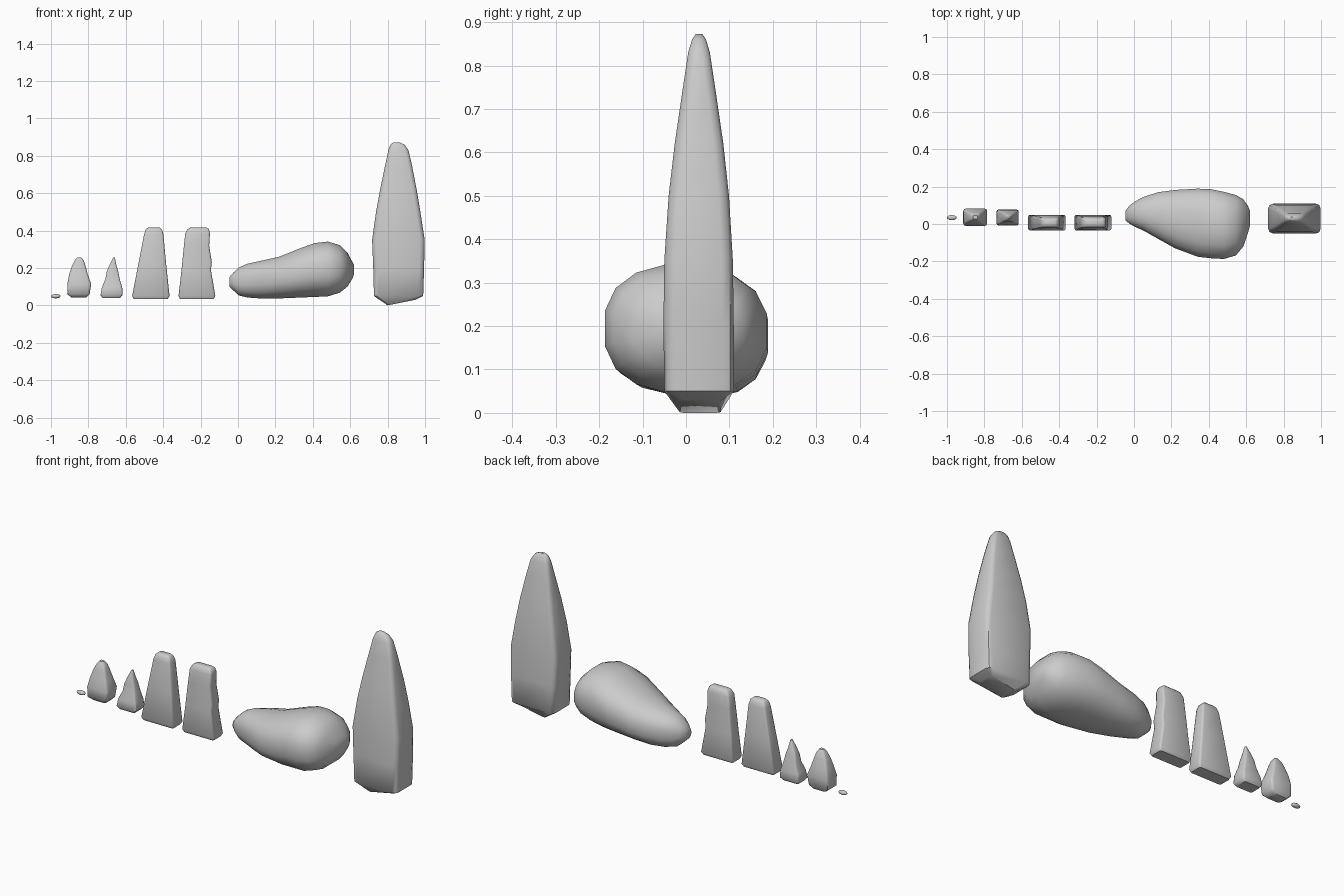
import bpy, bmesh, math


def loft(name, rings, angle=45):
    """Skin a list of equal-length point rings, cap both ends, shade smooth by angle."""
    bm = bmesh.new()
    vs = [[bm.verts.new(p) for p in r] for r in rings]
    n = len(vs[0])
    for a, b in zip(vs, vs[1:]):
        for i in range(n):
            j = (i + 1) % n
            bm.faces.new((a[i], a[j], b[j], b[i]))
    bm.faces.new(vs[0])
    bm.faces.new(vs[-1])
    bmesh.ops.recalc_face_normals(bm, faces=bm.faces)
    me = bpy.data.meshes.new(name)
    bm.to_mesh(me)
    bm.free()
    ob = bpy.data.objects.new(name, me)
    bpy.context.collection.objects.link(ob)
    bpy.ops.object.select_all(action='DESELECT')
    ob.select_set(True)
    bpy.context.view_layer.objects.active = ob
    bpy.ops.object.shade_smooth_by_angle(angle=math.radians(angle))
    return ob


def slab_ring(z, x0, x1, y0, y1, r, slope=0.0):
    """Rectangle with rounded corners at height z, optionally tilted along x."""
    pts = []
    for k, (cx, cy) in enumerate(((x1 - r, y1 - r), (x0 + r, y1 - r),
                                  (x0 + r, y0 + r), (x1 - r, y0 + r))):
        for s in range(3):
            a = math.pi / 2 * (k + s / 2)
            x = cx + r * math.cos(a)
            pts.append((x, cy + r * math.sin(a), z + slope * (x - x0)))
    return pts


def slab(name, sections):
    return loft(name, [slab_ring(*s) for s in sections])


# Tall pointed standing stone
slab("standing_stone", [
    (0.00, 0.80, 0.95, -0.015, 0.08, 0.012, 0.2),
    (0.05, 0.727, 0.99, -0.05, 0.11, 0.025),
    (0.20, 0.723, 0.995, -0.052, 0.11, 0.025),
    (0.35, 0.717, 0.998, -0.050, 0.108, 0.025),
    (0.50, 0.738, 0.975, -0.040, 0.099, 0.024),
    (0.62, 0.760, 0.955, -0.026, 0.086, 0.022),
    (0.75, 0.787, 0.930, -0.007, 0.067, 0.020),
    (0.83, 0.804, 0.911, 0.005, 0.055, 0.018),
    (0.86, 0.815, 0.890, 0.014, 0.046, 0.014),
    (0.872, 0.832, 0.862, 0.022, 0.038, 0.007)])

# Large boulder lying along x: x, y0, y1, z0, z1
boulder = [
    (-0.046, 0.02, 0.07, 0.10, 0.15),
    (-0.025, 0.002, 0.098, 0.080, 0.175),
    (0.005, -0.015, 0.12, 0.053, 0.203),
    (0.05, -0.035, 0.145, 0.042, 0.222),
    (0.13, -0.08, 0.170, 0.036, 0.240),
    (0.22, -0.130, 0.182, 0.037, 0.260),
    (0.34, -0.175, 0.189, 0.042, 0.308),
    (0.41, -0.183, 0.186, 0.045, 0.333),
    (0.48, -0.187, 0.172, 0.048, 0.341),
    (0.545, -0.168, 0.155, 0.068, 0.322),
    (0.585, -0.12, 0.132, 0.10, 0.283),
    (0.61, -0.045, 0.095, 0.14, 0.235),
    (0.62, -0.01, 0.07, 0.165, 0.215)]


def boulder_ring(x, y0, y1, z0, z1):
    pts = []
    for i in range(16):
        a = math.tau * (i + 0.5) / 16
        c, s = math.cos(a), math.sin(a)
        sy = math.copysign(abs(c / math.cos(math.pi / 16)) ** 0.9, c)
        sz = math.copysign(abs(s / math.cos(math.pi / 16)) ** 0.8, s)
        pts.append((x, (y0 + y1) / 2 + sy * (y1 - y0) / 2,
                    (z0 + z1) / 2 + sz * (z1 - z0) / 2))
    return pts


loft("boulder", [boulder_ring(*b) for b in boulder], 50)

# Two flat-topped slabs
slab("waisted_slab", [
    (0.035, -0.310, -0.130, -0.028, 0.042, 0.008),
    (0.05, -0.318, -0.121, -0.035, 0.049, 0.010),
    (0.19, -0.302, -0.145, -0.030, 0.044, 0.010),
    (0.23, -0.298, -0.140, -0.029, 0.043, 0.010),
    (0.32, -0.289, -0.154, -0.025, 0.039, 0.010),
    (0.385, -0.282, -0.150, -0.022, 0.036, 0.010),
    (0.407, -0.270, -0.155, -0.016, 0.030, 0.010),
    (0.415, -0.257, -0.166, -0.008, 0.022, 0.008)])
slab("tapered_slab", [
    (0.035, -0.558, -0.375, -0.028, 0.042, 0.008),
    (0.05, -0.566, -0.366, -0.035, 0.049, 0.010),
    (0.22, -0.533, -0.384, -0.029, 0.043, 0.010),
    (0.38, -0.502, -0.399, -0.022, 0.036, 0.010),
    (0.405, -0.494, -0.406, -0.016, 0.030, 0.010),
    (0.415, -0.482, -0.418, -0.008, 0.022, 0.008)])

# Two small craggy rocks
slab("small_pointed_rock", [
    (0.04, -0.725, -0.630, 0.002, 0.068, 0.008),
    (0.055, -0.735, -0.617, -0.008, 0.077, 0.010),
    (0.095, -0.728, -0.619, -0.004, 0.074, 0.010),
    (0.14, -0.709, -0.632, 0.008, 0.066, 0.010),
    (0.18, -0.702, -0.640, 0.012, 0.060, 0.010),
    (0.215, -0.688, -0.650, 0.018, 0.052, 0.009),
    (0.255, -0.668, -0.658, 0.028, 0.040, 0.004)])
slab("small_round_rock", [
    (0.042, -0.890, -0.812, 0.010, 0.068, 0.010),
    (0.06, -0.913, -0.793, -0.008, 0.078, 0.012),
    (0.115, -0.912, -0.785, -0.010, 0.082, 0.012),
    (0.165, -0.903, -0.803, 0.002, 0.074, 0.012),
    (0.21, -0.888, -0.815, 0.010, 0.064, 0.012),
    (0.24, -0.873, -0.825, 0.018, 0.056, 0.010),
    (0.256, -0.860, -0.837, 0.027, 0.046, 0.006)])

# Pebble
bpy.ops.mesh.primitive_ico_sphere_add(subdivisions=2, radius=1, location=(-0.974, 0.034, 0.049))
pebble = bpy.context.object
pebble.name = "pebble"
pebble.scale = (0.026, 0.014, 0.012)
bpy.ops.object.shade_smooth()
